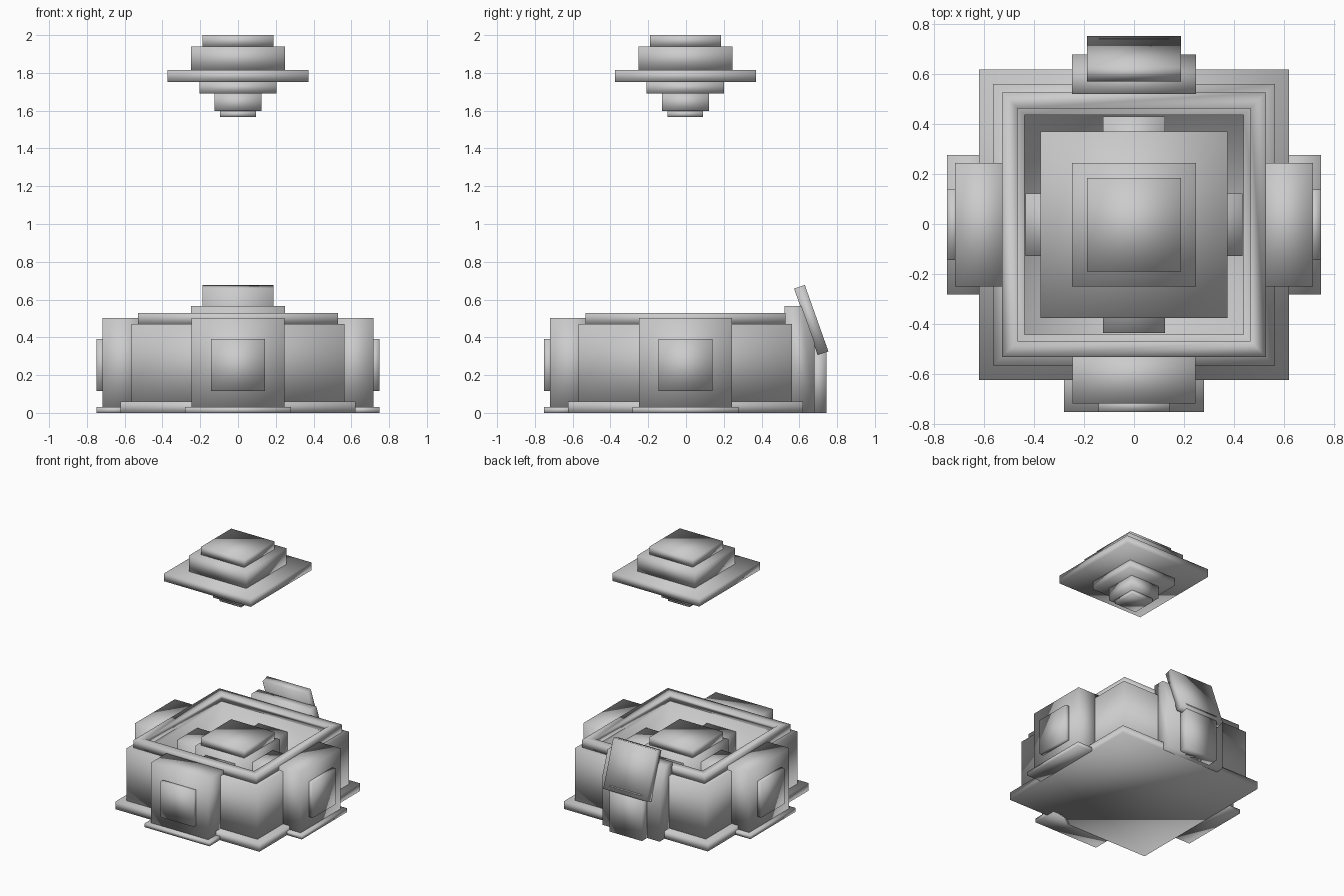
import bpy, bmesh, math

if "Cube" in bpy.data.objects:
    bpy.data.objects.remove(bpy.data.objects["Cube"])

CY = -0.003  # the square parts sit a touch forward of centre

grey = bpy.data.materials.new("stone_grey")
grey.diffuse_color = (0.6, 0.6, 0.6, 1)
grey.use_nodes = True
grey.node_tree.nodes["Principled BSDF"].inputs["Base Color"].default_value = grey.diffuse_color


def finish(name, bm, turn=0.0):
    """Turn a bmesh into a soft-shaded object, rotated about the centre."""
    bmesh.ops.recalc_face_normals(bm, faces=bm.faces)
    for f in bm.faces:
        f.smooth = True
    me = bpy.data.meshes.new(name)
    bm.to_mesh(me)
    bm.free()
    me.materials.append(grey)
    ob = bpy.data.objects.new(name, me)
    ob.location.y = CY
    ob.rotation_euler.z = turn
    bpy.context.collection.objects.link(ob)
    return ob


def box(name, x0, x1, y0, y1, z0, z1, turn=0.0):
    bm = bmesh.new()
    bmesh.ops.create_cube(bm, size=1)
    for v in bm.verts:
        v.co = (x1 if v.co.x > 0 else x0,
                y1 if v.co.y > 0 else y0,
                z1 if v.co.z > 0 else z0)
    return finish(name, bm, turn)


def slab(name, r, z0, z1):
    return box(name, -r, r, -r, r, z0, z1)


def side_profile(name, half_width, pts):
    """Extrude a (y, z) outline across x."""
    bm = bmesh.new()
    face = bm.faces.new([bm.verts.new((-half_width, y, z)) for y, z in pts])
    ext = bmesh.ops.extrude_face_region(bm, geom=[face])
    moved = [g for g in ext["geom"] if isinstance(g, bmesh.types.BMVert)]
    bmesh.ops.translate(bm, vec=(2 * half_width, 0, 0), verts=moved)
    return finish(name, bm)


def square_ring(name, r_out, r_in, z0, z1, floor=None):
    """Square frame; with a floor height it becomes an open basin."""
    bm = bmesh.new()

    def loop(r, z):
        return [bm.verts.new((sx * r, sy * r, z))
                for sx, sy in ((-1, -1), (1, -1), (1, 1), (-1, 1))]

    zi = z0 if floor is None else floor
    rings = [loop(r_out, z0), loop(r_out, z1), loop(r_in, z1), loop(r_in, zi)]
    pairs = list(zip(rings, rings[1:]))
    if floor is None:
        pairs.append((rings[3], rings[0]))
    else:
        bm.faces.new(rings[0])
        bm.faces.new(rings[3])
    for a, b in pairs:
        for i in range(4):
            j = (i + 1) % 4
            bm.faces.new((a[i], a[j], b[j], b[i]))
    return finish(name, bm)


# Base: plinth, hollow body and raised rim
slab("plinth", 0.622, 0.0, 0.06)
square_ring("basin_body", 0.565, 0.44, 0.05, 0.47, floor=0.08)
square_ring("basin_rim", 0.53, 0.467, 0.47, 0.53)

# Buttresses on the front, right and left
for side, turn in (("front", 0), ("right", math.pi / 2), ("left", -math.pi / 2)):
    box(side + "_buttress", -0.247, 0.247, -0.717, -0.50, 0.02, 0.502, turn)
    box(side + "_foot", -0.28, 0.28, -0.75, -0.55, 0.0, 0.03, turn)
    box(side + "_panel", -0.142, 0.142, -0.75, -0.70, 0.115, 0.392, turn)

# Back support with sloped top, post and leaning tablet
side_profile("back_support", 0.248,
             [(0.525, 0), (0.683, 0), (0.683, 0.375), (0.615, 0.565), (0.525, 0.565)])
box("back_post", -0.14, 0.14, 0.66, 0.747, 0.0, 0.36)
side_profile("leaning_tablet", 0.188,
             [(0.575, 0.658), (0.632, 0.677), (0.757, 0.325), (0.700, 0.306)])

# Pedestal inside the basin with four arms reaching the walls
slab("pedestal", 0.215, 0.06, 0.45)
slab("pedestal_cap", 0.188, 0.45, 0.51)
for i in range(4):
    box("pedestal_arm_%d" % (i + 1), -0.125, 0.125, -0.435, -0.15,
        0.07, 0.40, i * math.pi / 2)

# Floating stepped stone above
for name, r, z0, z1 in (("crown_top", 0.188, 1.94, 2.0),
                        ("crown_upper", 0.248, 1.815, 1.94),
                        ("crown_plate", 0.374, 1.753, 1.815),
                        ("crown_lower", 0.205, 1.692, 1.753),
                        ("crown_neck", 0.125, 1.597, 1.692),
                        ("crown_tip", 0.094, 1.567, 1.597)):
    slab(name, r, z0, z1)
